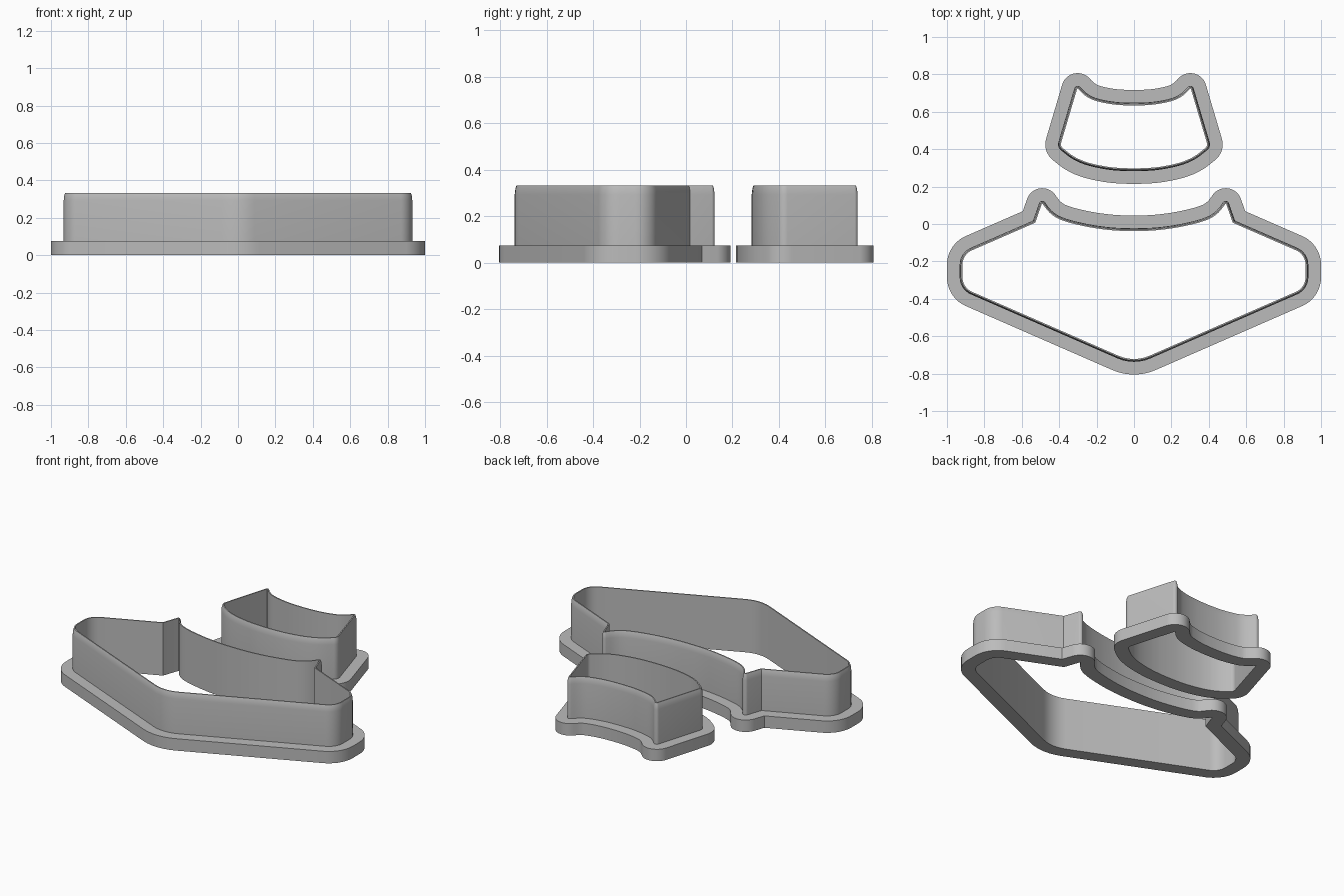
import bpy, bmesh, math
from mathutils import Vector, Matrix

old = bpy.data.objects.get("Cube")
if old:
    bpy.data.objects.remove(old, do_unlink=True)

grey = bpy.data.materials.new("plain_grey")
grey.use_nodes = True
COLOUR = (0.5, 0.5, 0.5, 1)
grey.diffuse_color = COLOUR
grey.node_tree.nodes["Principled BSDF"].inputs["Base Color"].default_value = COLOUR

FLANGE_WIDTH, FLANGE_TOP = 0.068, 0.075
WALL, HEIGHT = 0.015, 0.333
SOFT = None   # blend as widely as the neighbouring edges allow


def mirrored(half):
    """Counter-clockwise outline from its right half, bottom to top."""
    left = [(-x, y, r) for x, y, r in reversed(half) if x > 0]
    return half + left


def rounded(corners):
    """Replace every corner with an arc of its radius."""
    outline = []
    for i, (x, y, r) in enumerate(corners):
        p = Vector((x, y))
        a = Vector(corners[i - 1][:2]) - p
        b = Vector(corners[(i + 1) % len(corners)][:2]) - p
        if r == 0:
            outline.append(p)
            continue
        u, v = a.normalized(), b.normalized()
        turn = math.pi - u.angle(v)
        reach = 0.48 * min(a.length, b.length) if r is SOFT else r * math.tan(turn / 2)
        radius = reach / math.tan(turn / 2)
        centre = p + (u + v).normalized() * radius / math.cos(turn / 2)
        start = p + u * reach - centre
        sign = 1 if (-u).cross(v) > 0 else -1
        steps = max(3, math.ceil(turn / math.radians(8)))
        for k in range(steps + 1):
            outline.append(centre + Matrix.Rotation(sign * turn * k / steps, 2) @ start)
    return outline


def offset(outline, distance):
    """Move an outline outwards with mitred corners."""
    moved = []
    for i, p in enumerate(outline):
        d1 = (p - outline[i - 1]).normalized()
        d2 = (outline[(i + 1) % len(outline)] - p).normalized()
        n1, n2 = Vector((d1.y, -d1.x)), Vector((d2.y, -d2.x))
        moved.append(p + (n1 + n2) * distance / (1 + n1.dot(n2)))
    return moved


def cutter(name, half):
    """Thin wall with a softened rim, standing on a wide flange."""
    outline = rounded(mirrored(half))
    section = [(-WALL, 0), (FLANGE_WIDTH, 0), (FLANGE_WIDTH, FLANGE_TOP),
               (0, FLANGE_TOP), (0, HEIGHT - 0.04), (-0.003, HEIGHT - 0.015),
               (-0.008, HEIGHT), (-WALL, HEIGHT)]
    bm = bmesh.new()
    rings = [[bm.verts.new((p.x, p.y, z)) for p in offset(outline, d)] for d, z in section]
    for j, ring in enumerate(rings):
        upper = rings[(j + 1) % len(rings)]
        for i in range(len(ring)):
            k = (i + 1) % len(ring)
            bm.faces.new((ring[i], ring[k], upper[k], upper[i]))
    bmesh.ops.recalc_face_normals(bm, faces=bm.faces)
    mesh = bpy.data.meshes.new(name)
    bm.to_mesh(mesh)
    bm.free()
    mesh.materials.append(grey)
    obj = bpy.data.objects.new(name, mesh)
    bpy.context.collection.objects.link(obj)
    bpy.ops.object.select_all(action='DESELECT')
    obj.select_set(True)
    bpy.context.view_layer.objects.active = obj
    bpy.ops.object.shade_smooth_by_angle(angle=math.radians(30))


# Wide brim outline: pointed front, blunt sides, two small horns
cutter("brim_cutter", [
    (0, -0.757, 0.22), (0.932, -0.35, 0.1), (0.932, -0.153, 0.1),
    (0.54, 0.018, 0), (0.496, 0.144, 0.018), (0.447, 0.075, SOFT),
    (0.405, 0.043, SOFT), (0.34, 0.02, SOFT), (0.22, -0.007, SOFT),
    (0.1, -0.021, SOFT), (0, -0.023, SOFT)])

# Small crown outline: curved front, tapered sides, dished back
cutter("crown_cutter", [
    (0, 0.281, SOFT), (0.13, 0.287, SOFT), (0.25, 0.312, SOFT),
    (0.33, 0.345, SOFT), (0.412, 0.412, 0.04), (0.31, 0.7555, 0.018),
    (0.262, 0.705, SOFT), (0.225, 0.68, SOFT), (0.17, 0.664, SOFT),
    (0.1, 0.652, SOFT), (0, 0.647, SOFT)])
